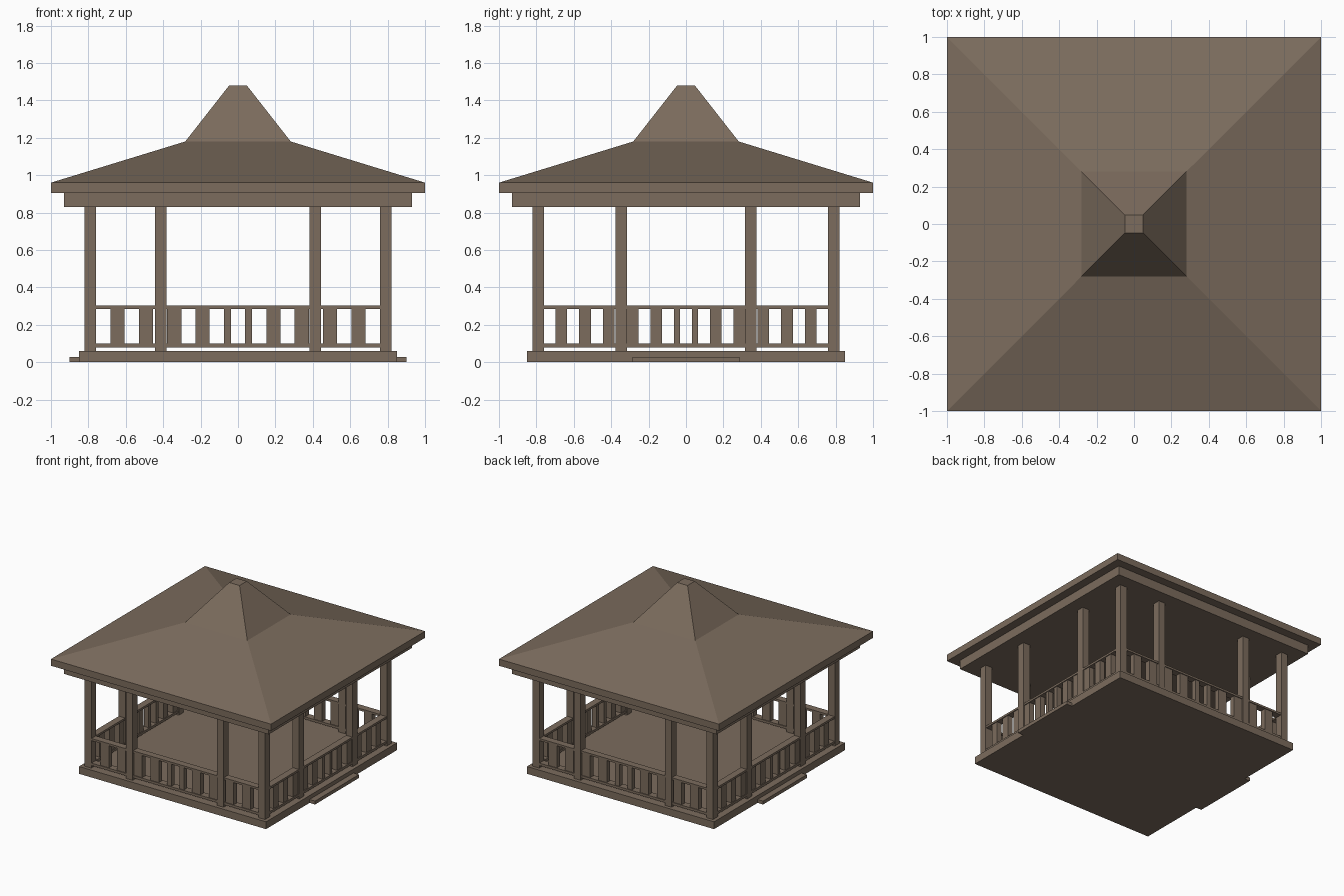
import bpy, bmesh

if "Cube" in bpy.data.objects:
    bpy.data.objects.remove(bpy.data.objects["Cube"])

wood = bpy.data.materials.new("weathered brown wood")
wood.diffuse_color = (0.20, 0.15, 0.11, 1)
wood.use_nodes = True
wood.node_tree.nodes["Principled BSDF"].inputs["Base Color"].default_value = wood.diffuse_color


def finish(name, bm):
    bmesh.ops.recalc_face_normals(bm, faces=bm.faces)
    mesh = bpy.data.meshes.new(name)
    bm.to_mesh(mesh)
    bm.free()
    mesh.materials.append(wood)
    obj = bpy.data.objects.new(name, mesh)
    bpy.context.collection.objects.link(obj)
    return obj


def add_box(bm, x, y, z):
    """Box from (min, max) ranges."""
    cube = bmesh.ops.create_cube(bm, size=1)
    for v in cube["verts"]:
        v.co = [r[0] if c < 0 else r[1] for c, r in zip(v.co, (x, y, z))]


def boxes(name, items):
    bm = bmesh.new()
    for x, y, z in items:
        add_box(bm, x, y, z)
    return finish(name, bm)


def square_stack(name, profile):
    """Square rings joined into one solid, from (half width, height) points."""
    bm = bmesh.new()
    rings = [[bm.verts.new((sx * w, sy * w, z))
              for sx, sy in ((-1, -1), (1, -1), (1, 1), (-1, 1))] for w, z in profile]
    for a, b in zip(rings, rings[1:]):
        for i in range(4):
            j = (i + 1) % 4
            bm.faces.new((a[i], a[j], b[j], b[i]))
    bm.faces.new(rings[0][::-1])
    bm.faces.new(rings[-1])
    return finish(name, bm)


def around(c, h):
    return (c - h, c + h)


# Floor and the low steps at both sides
boxes("floor_platform", [((-0.85, 0.85), (-0.85, 0.85), (0, 0.06))])
for side, x in (("right", (0.85, 0.90)), ("left", (-0.90, -0.85))):
    boxes(side + "_step", [(x, (-0.285, 0.285), (0, 0.028))])

# Roof: ceiling beam, eave and lower slope, steep cap
square_stack("ceiling_beam", [(0.93, 0.83), (0.93, 0.905)])
square_stack("roof", [(1.0, 0.905), (1.0, 0.96), (0.282, 1.18), (0.047, 1.48)])

# Posts: four corners plus two on every side
LINE = 0.79
HALF = 0.031
post_z = (0.06, 0.83)
spots = []
for sx in (-1, 1):
    for sy in (-1, 1):
        spots += [(sx * LINE, sy * LINE), (sx * 0.413, sy * LINE), (sx * LINE, sy * 0.347)]
boxes("posts", [(around(x, HALF), around(y, HALF), post_z) for x, y in spots])


# Railings: evenly alternating slats and gaps, mirrored about the middle
def railing(name, sign, along_x, cell):
    across = around(sign * LINE, 0.0285)
    slat = around(sign * LINE, 0.022)
    parts = [((-0.76, 0.76), across, (0.08, 0.10)),
             ((-0.76, 0.76), across, (0.285, 0.302))]
    spans = [(0.5, 1)] + [(k, k + 1) for k in (2, 4, 6, 8)]
    for a, b in spans:
        for m in (-1, 1):
            u = tuple(sorted((m * a * cell, m * b * cell)))
            parts.append((u, slat, (0.10, 0.285)))
    if not along_x:
        parts = [(y, x, z) for x, y, z in parts]
    boxes(name, parts)


railing("front_railing", -1, True, 0.0757)
railing("back_railing", 1, True, 0.0757)
railing("left_railing", -1, False, 0.0635)
railing("right_railing", 1, False, 0.0635)

# The side railings carry one more slat next to each corner post
extra = []
for sx in (-1, 1):
    for sy in (-1, 1):
        y = tuple(sorted((sy * 0.635, sy * 0.6985)))
        extra.append((around(sx * LINE, 0.022), y, (0.10, 0.285)))
boxes("side_end_slats", extra)
